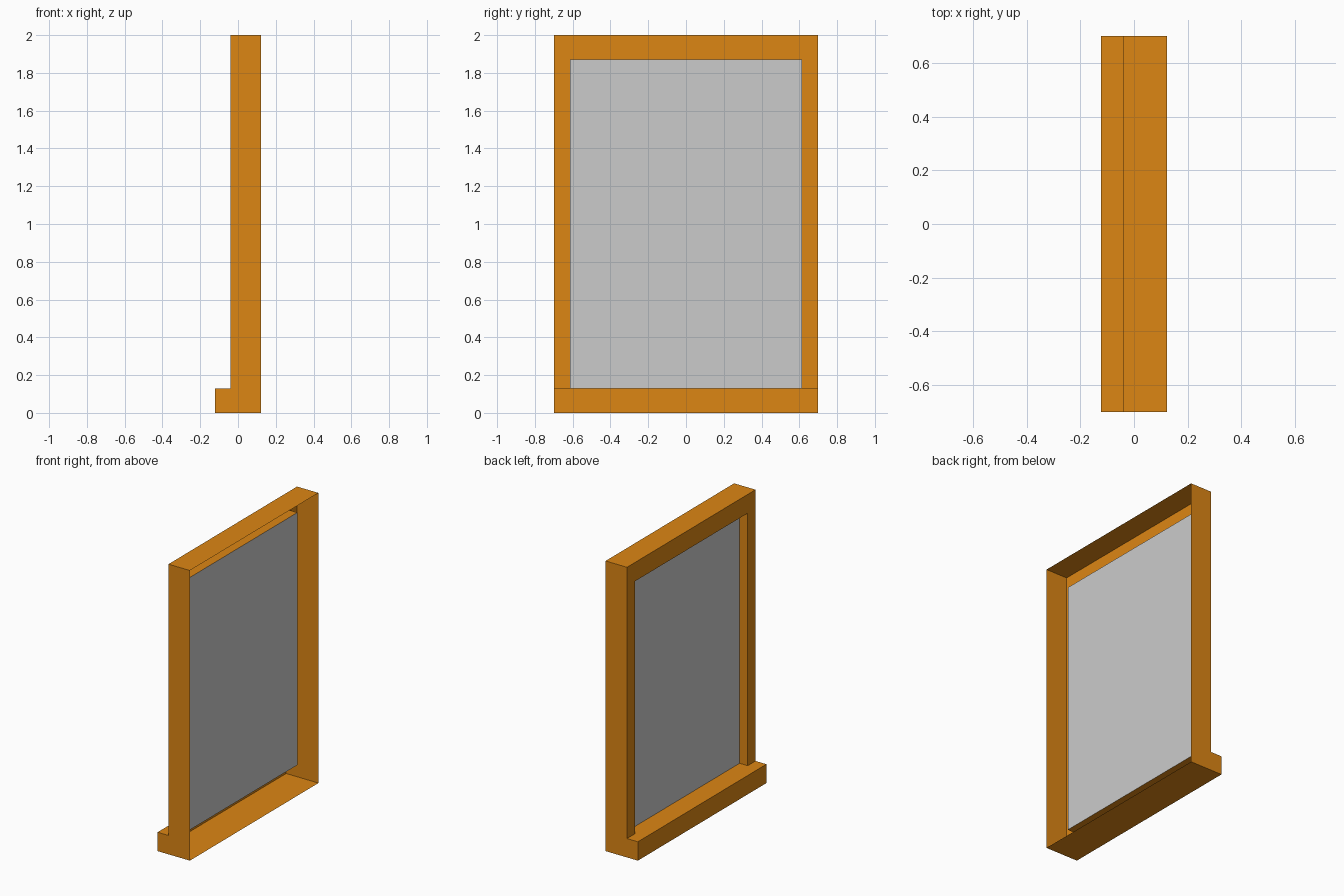
import bpy, bmesh
from mathutils import Vector

if "Cube" in bpy.data.objects:
    bpy.data.objects.remove(bpy.data.objects["Cube"])

HALF_W = 0.70                  # half width along y
OPEN_W = 0.615                 # half width of the opening
SILL_Z, HEAD_Z = 0.13, 1.87    # bottom and top of the opening
FACE_X, GLASS_X, REAR_X = -0.04, 0.022, 0.123


def add_object(name, bm, material=None):
    mesh = bpy.data.meshes.new(name)
    bm.to_mesh(mesh)
    bm.free()
    if material:
        mesh.materials.append(material)
    obj = bpy.data.objects.new(name, mesh)
    bpy.context.collection.objects.link(obj)
    return obj


def front_face(bm):
    """The front face lying behind the middle of the opening."""
    return min((f for f in bm.faces
                if abs(f.normal.x) > 0.9 and abs(f.calc_center_median().x - FACE_X) < 1e-4),
               key=lambda f: (f.calc_center_median() - Vector((FACE_X, 0, 1))).length)


wood = bpy.data.materials.new("wood")
wood.diffuse_color = (0.72, 0.24, 0.007, 1)
wood.use_nodes = True
wood.node_tree.nodes["Principled BSDF"].inputs["Base Color"].default_value = wood.diffuse_color

# Frame with projecting sill: L-shaped profile extruded across the width
bm = bmesh.new()
profile = [(REAR_X, 0), (-0.123, 0), (-0.123, SILL_Z),
           (FACE_X, SILL_Z), (FACE_X, 2), (REAR_X, 2)]
end = bm.faces.new([bm.verts.new((x, -HALF_W, z)) for x, z in profile])
ext = bmesh.ops.extrude_face_region(bm, geom=[end], use_keep_orig=True)
bmesh.ops.translate(bm, vec=(0, 2 * HALF_W, 0),
                    verts=[g for g in ext["geom"] if isinstance(g, bmesh.types.BMVert)])
bmesh.ops.recalc_face_normals(bm, faces=bm.faces)

# Opening: cut the front face into posts and head, push the middle inwards
for co, no in (((0, 0, HEAD_Z), (0, 0, 1)),
               ((0, -OPEN_W, 0), (0, 1, 0)),
               ((0, OPEN_W, 0), (0, 1, 0))):
    bm.normal_update()
    f = front_face(bm)
    bmesh.ops.bisect_plane(bm, geom=[f, *f.edges, *f.verts], plane_co=co, plane_no=no)
bm.normal_update()
ext = bmesh.ops.extrude_discrete_faces(bm, faces=[front_face(bm)])
pane = ext["faces"][0]
bmesh.ops.translate(bm, vec=(GLASS_X - FACE_X, 0, 0), verts=pane.verts)
bmesh.ops.recalc_face_normals(bm, faces=bm.faces)

# The rear of the frame is an open shell; the glass is its own part
rear = [f for f in bm.faces if all(abs(v.co.x - REAR_X) < 1e-4 for v in f.verts)]
corners = [v.co.copy() for v in pane.verts]
bmesh.ops.delete(bm, geom=rear + [pane], context='FACES_ONLY')
loose = [e for e in bm.edges if not e.link_faces]
bmesh.ops.delete(bm, geom=loose, context='EDGES')
add_object("window_frame", bm, wood)

# Glass pane
bm = bmesh.new()
bm.faces.new([bm.verts.new(c) for c in corners])
add_object("glass_pane", bm)
